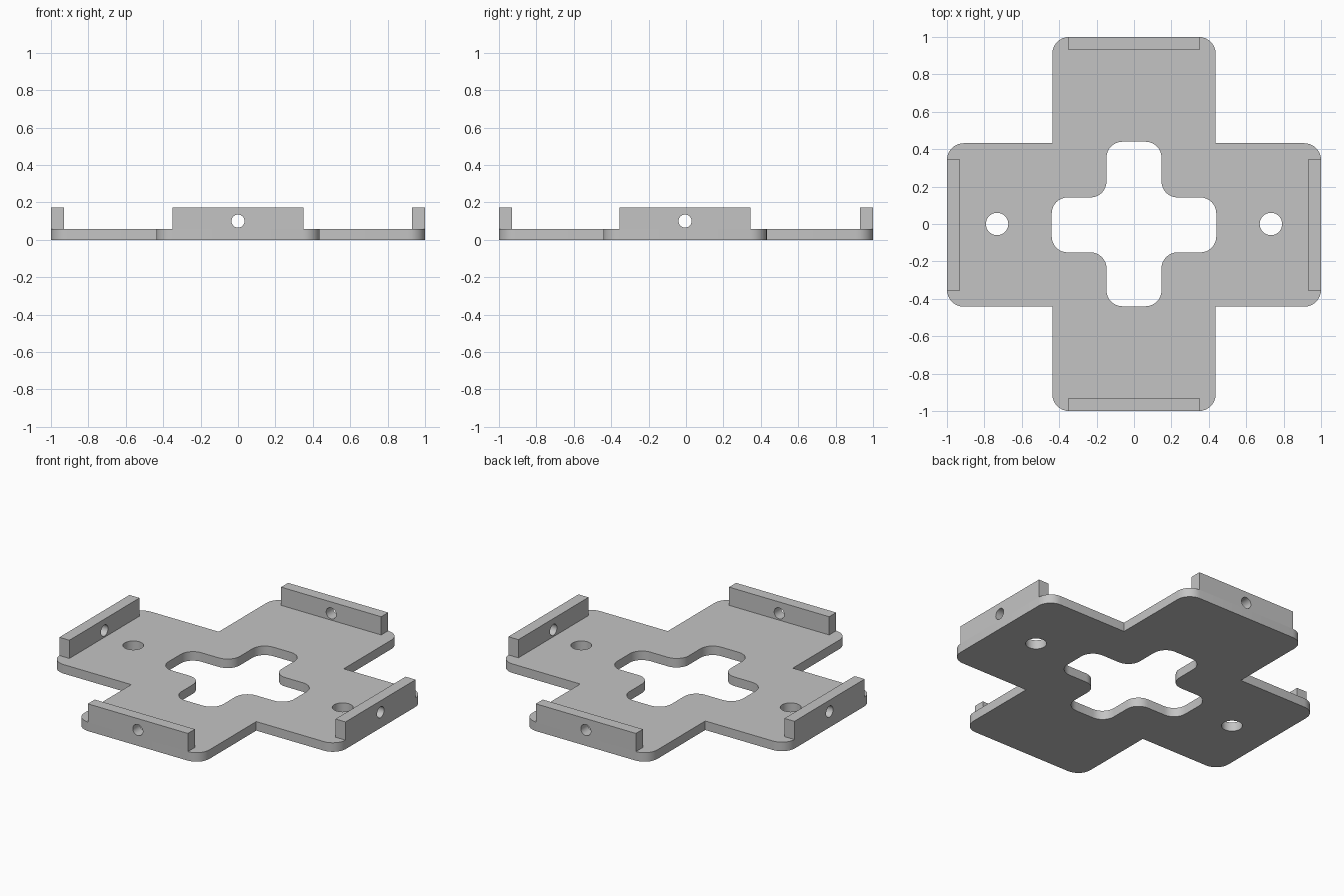
import bpy
import bmesh
from math import pi, sin, cos, radians
from mathutils import Matrix, Vector

cube = bpy.data.objects.get("Cube")
if cube:
    bpy.data.objects.remove(cube, do_unlink=True)

# Single plain grey material
GREY = (0.55, 0.55, 0.55, 1.0)
grey = bpy.data.materials.new("plain grey")
grey.use_nodes = True
grey.diffuse_color = GREY
grey.node_tree.nodes["Principled BSDF"].inputs["Base Color"].default_value = GREY

PLATE_TOP = 0.057
WALL_TOP = 0.172
WALL_THICK = 0.07
SHIFT = -0.005  # sideways arms sit slightly toward the front


def circle(x, y, radius, count=32):
    return [(x + radius * cos(2 * pi * i / count), y + radius * sin(2 * pi * i / count))
            for i in range(count)]


def rounded(corners, steps=8):
    """Round right-angled corners given as (point, radius)."""
    out = []
    for i, (p, r) in enumerate(corners):
        if r == 0:
            out.append(tuple(p))
            continue
        a = (corners[i - 1][0] - p).normalized() * r
        b = (corners[(i + 1) % len(corners)][0] - p).normalized() * r
        for k in range(steps + 1):
            t = k / steps * pi / 2
            out.append(tuple(p + a * (1 - sin(t)) + b * (1 - cos(t))))
    return out


def cross(length, half_width, tip_radius, inner_radius):
    """Four-armed cross outline, one arm repeated by quarter turns."""
    corners = []
    for k in range(4):
        turn = Matrix.Rotation(k * pi / 2, 2)
        for x, y, r in ((length, -half_width, tip_radius),
                        (length, half_width, tip_radius),
                        (half_width, half_width, inner_radius)):
            p = turn @ Vector((x, y))
            if abs(p.y) < length - 0.01:
                p.y += SHIFT
            corners.append((p, r))
    return rounded(corners)


def extruded(name, loops, thickness, matrix):
    """Solid from closed outlines; the later loops become holes."""
    curve = bpy.data.curves.new(name + "_profile", "CURVE")
    curve.dimensions = "2D"
    curve.fill_mode = "BOTH"
    curve.extrude = thickness / 2
    for loop in loops:
        spline = curve.splines.new("POLY")
        spline.points.add(len(loop) - 1)
        for point, (x, y) in zip(spline.points, loop):
            point.co = (x, y, 0, 1)
        spline.use_cyclic_u = True
    helper = bpy.data.objects.new(name + "_profile", curve)
    bpy.context.collection.objects.link(helper)
    bpy.context.view_layer.update()
    evaluated = helper.evaluated_get(bpy.context.evaluated_depsgraph_get())
    mesh = bpy.data.meshes.new_from_object(evaluated)
    bpy.data.objects.remove(helper, do_unlink=True)
    bpy.data.curves.remove(curve)

    bm = bmesh.new()
    bm.from_mesh(mesh)
    bmesh.ops.remove_doubles(bm, verts=bm.verts, dist=0.0001)
    bmesh.ops.transform(bm, matrix=matrix, verts=bm.verts)
    bmesh.ops.recalc_face_normals(bm, faces=bm.faces)
    bm.to_mesh(mesh)
    bm.free()
    mesh.name = name
    mesh.materials.clear()
    mesh.materials.append(grey)

    obj = bpy.data.objects.new(name, mesh)
    bpy.context.collection.objects.link(obj)
    bpy.ops.object.select_all(action="DESELECT")
    obj.select_set(True)
    bpy.context.view_layer.objects.active = obj
    bpy.ops.object.shade_smooth_by_angle(angle=radians(30))
    return obj


# Cross-shaped base plate with cross cutout and two mounting holes
extruded("base_plate",
         [cross(1.0, 0.437, 0.09, 0),
          cross(0.44, 0.147, 0.085, 0.085),
          circle(-0.732, 0, 0.06),
          circle(0.732, 0, 0.06)],
         PLATE_TOP, Matrix.Translation((0, 0, PLATE_TOP / 2)))

# Upright end walls, each with a pin hole
wall_profile = [(-0.35, PLATE_TOP), (0.35, PLATE_TOP), (0.35, WALL_TOP), (-0.35, WALL_TOP)]
for k, side in enumerate(("front", "left", "back", "right")):
    place = (Matrix.Translation((0, SHIFT * (k % 2), 0))
             @ Matrix.Rotation(k * pi / 2, 4, "Z")
             @ Matrix.Translation((0, -1 + WALL_THICK / 2, 0))
             @ Matrix.Rotation(pi / 2, 4, "X"))
    extruded(side + "_wall", [wall_profile, circle(0, 0.1, 0.035)], WALL_THICK, place)
